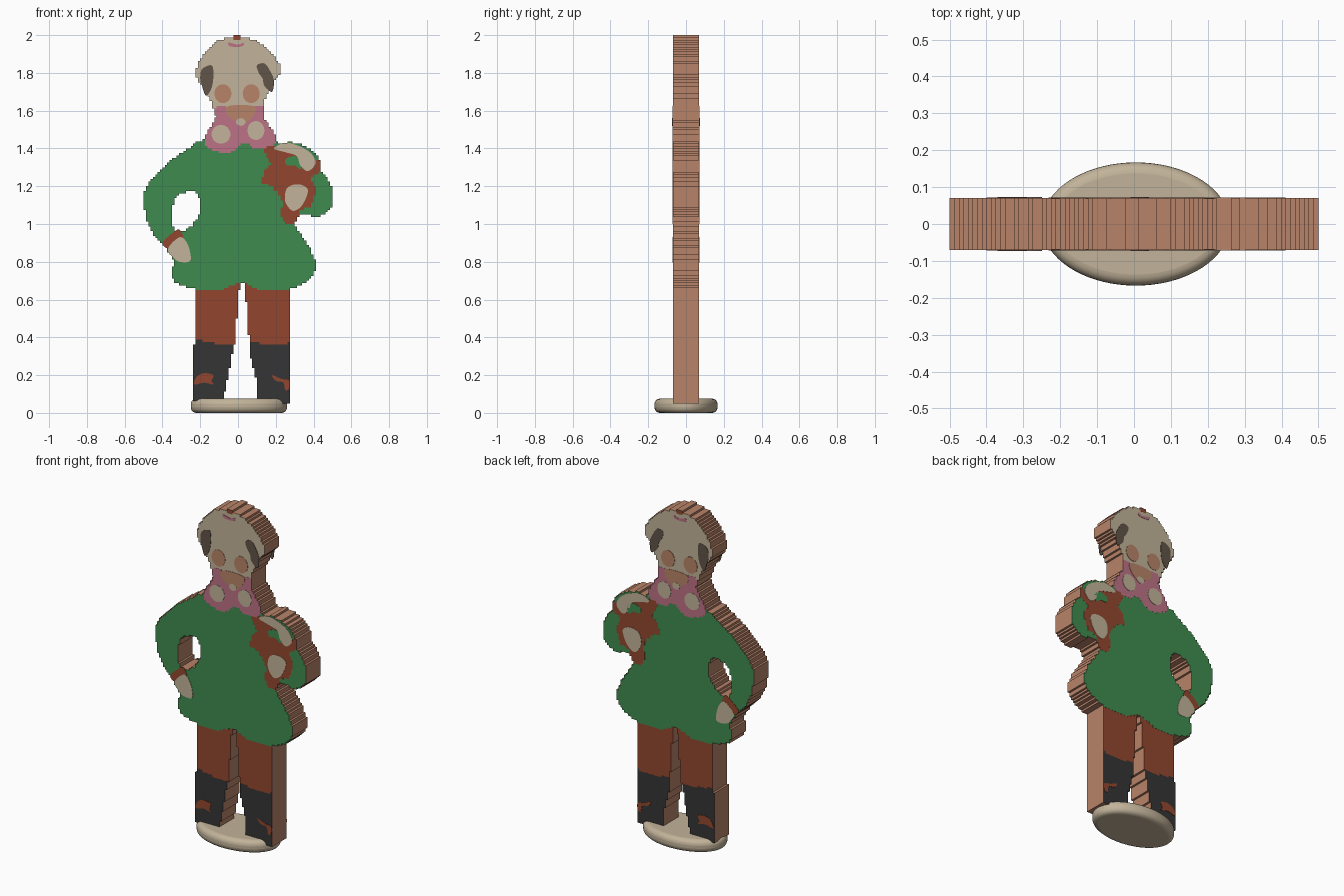
import bpy
import bmesh
import math
from mathutils import Matrix, Vector

if "Cube" in bpy.data.objects:
    bpy.data.objects.remove(bpy.data.objects["Cube"], do_unlink=True)

STEP = 0.0125   # size of the saw-cut steps along the board edge
HALF = 0.07     # half the board thickness


def material(name, red, green, blue):
    mat = bpy.data.materials.new(name)
    mat.use_nodes = True
    mat.diffuse_color = (red, green, blue, 1)
    mat.node_tree.nodes["Principled BSDF"].inputs["Base Color"].default_value = (red, green, blue, 1)
    return mat


cream = material("cream", .54, .45, .32)
green = material("coat green", .05, .26, .08)
russet = material("russet", .29, .062, .028)
charcoal = material("charcoal", .035, .035, .035)
pink = material("dusty pink", .51, .17, .24)
tan = material("tan", .48, .23, .14)
umber = material("umber", .12, .09, .065)


def sample(points, smooth, count=12):
    """Closed outline, given in hundredths, sampled along curved or straight spans."""
    pts = [Vector(p) / 100 for p in points]
    result = []
    for i in range(len(pts)):
        a, b, c, d = (pts[(i + k) % len(pts)] for k in (-1, 0, 1, 2))
        for s in range(count):
            t = s / count
            if smooth:
                result.append(b + (c - a) * t / 2 + (2 * a - 5 * b + 4 * c - d) * t * t / 2
                              + (3 * b - a - 3 * c + d) * t ** 3 / 2)
            else:
                result.append(b.lerp(c, t))
    return result


def staircase(path):
    """Turn an outline into small square steps."""
    cells = []
    for p in path:
        cell = (round(p.x / STEP), round(p.y / STEP))
        if cells and cell[0] != cells[-1][0] and cell[1] != cells[-1][1]:
            cells.append((cell[0], cells[-1][1]))
        if not cells or cell != cells[-1]:
            cells.append(cell)
    if cells[0][0] != cells[-1][0] and cells[0][1] != cells[-1][1]:
        cells.append((cells[0][0], cells[-1][1]))
    # Drop points that lie on a straight run or a backtrack
    changed = True
    while changed:
        changed = False
        for i in range(len(cells) - 1, -1, -1):
            a, b, c = cells[i - 1], cells[i], cells[(i + 1) % len(cells)]
            if (b[0] - a[0]) * (c[1] - b[1]) == (b[1] - a[1]) * (c[0] - b[0]):
                del cells[i]
                changed = True
                break
    return [Vector(c) * STEP for c in cells]


def extrude(name, outlines, depth, y, cap, side):
    """Extrude outlines along y; inner outlines become holes."""
    curve = bpy.data.curves.new(name, 'CURVE')
    curve.dimensions = '2D'
    curve.fill_mode = 'BOTH'
    curve.extrude = depth
    for outline in outlines:
        spline = curve.splines.new('POLY')
        spline.points.add(len(outline) - 1)
        for point, p in zip(spline.points, outline):
            point.co = (p.x, p.y, 0, 1)
        spline.use_cyclic_u = True
    helper = bpy.data.objects.new(name + " outline", curve)
    bpy.context.collection.objects.link(helper)
    graph = bpy.context.evaluated_depsgraph_get()
    mesh = bpy.data.meshes.new_from_object(helper.evaluated_get(graph))
    bpy.data.objects.remove(helper, do_unlink=True)
    bpy.data.curves.remove(curve)
    mesh.transform(Matrix.Translation((0, y, 0)) @ Matrix.Rotation(math.pi / 2, 4, 'X'))
    mesh.materials.clear()
    mesh.materials.append(cap)
    mesh.materials.append(side)
    bm = bmesh.new()
    bm.from_mesh(mesh)
    bmesh.ops.remove_doubles(bm, verts=bm.verts, dist=1e-5)
    bmesh.ops.recalc_face_normals(bm, faces=bm.faces)
    for face in bm.faces:
        face.smooth = False
        face.material_index = 0 if abs(face.normal.y) > .5 else 1
    bm.to_mesh(mesh)
    bm.free()
    mesh.name = name
    obj = bpy.data.objects.new(name, mesh)
    bpy.context.collection.objects.link(obj)
    return obj


def board(name, colour, layer, *outlines, smooth=True):
    """Stepped board through the full thickness, painted on both faces."""
    paths = [staircase(sample(o, smooth)) for o in outlines]
    return extrude(name, paths, HALF + layer * .0005, 0, colour, tan)


def paint(name, colour, outline, layer=0):
    """Thin painted patch on the front and on the back."""
    path = sample(outline, True, 6)
    for label, sign in (("front", -1), ("back", 1)):
        extrude(f"{name}_{label}", [path], .001, sign * (HALF + .0015 + layer * .0005), colour, colour)


def dot(x, z, rx, rz):
    return [(x + rx * math.cos(a * math.pi / 4), z + rz * math.sin(a * math.pi / 4)) for a in range(8)]


# Oval stand with a rounded rim
bm = bmesh.new()
bmesh.ops.create_cone(bm, cap_ends=True, segments=72, radius1=1, radius2=1, depth=1)
bmesh.ops.transform(bm, verts=bm.verts,
                    matrix=Matrix.Translation((.005, 0, .038)) @ Matrix.Diagonal((.255, .167, .076, 1)))
mesh = bpy.data.meshes.new("stand")
bm.to_mesh(mesh)
bm.free()
mesh.materials.append(cream)
stand = bpy.data.objects.new("stand", mesh)
bpy.context.collection.objects.link(stand)
bevel = stand.modifiers.new("rounded rim", 'BEVEL')
bevel.width = .03
bevel.segments = 5
bevel.limit_method = 'ANGLE'
bpy.context.view_layer.objects.active = stand
stand.select_set(True)
bpy.ops.object.shade_smooth_by_angle()

# Trousers and boots
board("right_trouser", russet, -2, [(-23, 70), (1, 70), (0, 55), (-2, 35), (-23, 35)], smooth=False)
board("left_trouser", russet, -2, [(3, 70), (27, 70), (27, 35), (6, 35), (5, 55)], smooth=False)
board("right_boot", charcoal, -1, [(-23, 39), (-15, 37), (-2, 36), (-4, 26), (-6, 14), (-8, 8),
                                   (-14, 5), (-24, 7), (-24, 20)], smooth=False)
board("left_boot", charcoal, -1, [(6, 38), (14, 36), (27, 37), (27, 18), (28, 11), (27, 5), (23, 5),
                                  (17, 7), (10, 8), (10, 17), (7, 28)], smooth=False)
paint("right_boot_trim", russet, [(-22, 19), (-18, 21), (-13, 20), (-14, 17), (-13, 15), (-18, 16), (-23, 15)])
paint("left_boot_trim", russet, [(18, 20), (23, 18), (27, 17), (27, 13), (25, 12), (24, 16), (20, 17)])

# Coat with the opening under the bent arm
coat = [(-17, 145), (-26, 140), (-36, 133), (-44, 125), (-49, 118), (-50, 111), (-48, 101), (-44, 93),
        (-40, 89), (-34, 80), (-35, 76), (-34, 70), (-28, 67), (-19, 65), (-10, 65), (1, 69), (12, 65),
        (25, 65), (33, 68), (39, 72), (41, 77), (40, 83), (36, 91), (31, 98), (31, 102), (34, 105),
        (41, 104), (47, 106), (50, 111), (50, 118), (47, 125), (42, 130), (43, 134), (38, 140),
        (30, 143), (22, 143), (17, 145), (0, 148)]
opening = [(-33, 114), (-27, 117), (-22, 116), (-20, 109), (-22, 102), (-26, 98), (-31, 96), (-34, 98), (-35, 106)]
board("coat", green, 0, coat, opening)

# Cuff and hand on the hip
paint("right_cuff", russet, [(-40, 90), (-35, 95), (-31, 97), (-29, 92), (-33, 89), (-37, 87)])
paint("right_hand", cream, [(-37, 87), (-31, 93), (-27, 90), (-25, 83), (-26, 80), (-31, 80), (-34, 82)], 1)

# Bouquet held in the other arm
board("bouquet", russet, 1, [(14, 140), (20, 141), (27, 139), (33, 138), (38, 132), (43, 134), (44, 128),
                             (39, 124), (41, 118), (39, 110), (33, 107), (31, 101), (27, 100), (23, 104),
                             (23, 113), (18, 120), (13, 122), (14, 128), (17, 132)])
paint("pale_bloom", cream, [(19, 140), (25, 143), (33, 141), (39, 137), (41, 132), (37, 128), (33, 131),
                            (31, 136), (25, 138)])
paint("bouquet_leaf", green, [(25, 134), (30, 136), (34, 133), (33, 129), (30, 131), (26, 131)])
paint("left_hand", cream, [(26, 119), (32, 121), (37, 118), (34, 110), (29, 107), (25, 112)])

# Head, hair and cheeks
board("head", cream, -1, [(-11, 197), (0, 199), (9, 197), (17, 191), (22, 184), (22, 179), (18, 175), (15, 167),
                          (11, 160), (0, 157), (-12, 160), (-15, 167), (-18, 172), (-22, 178), (-22, 183),
                          (-18, 190)])
board("hair_tip", russet, 0, [(-3, 200), (2, 200), (1, 197), (-2, 197)], smooth=False)
paint("hair_bow", pink, [(-5, 196), (0, 195), (3, 196), (2, 194), (-4, 194)])
paint("right_hair_lock", umber, [(-19, 182), (-14, 184), (-13, 179), (-14, 172), (-17, 168), (-19, 173), (-20, 177)])
paint("left_hair_lock", umber, [(10, 184), (14, 185), (17, 181), (19, 176), (18, 170), (14, 173), (13, 177), (11, 180)])
paint("right_cheek", tan, dot(-8, 169, 4.5, 5))
paint("left_cheek", tan, dot(7, 169, 4.5, 5))

# Scarf and throat
board("scarf", pink, 1, [(-11, 162), (0, 161), (13, 162), (14, 156), (17, 151), (20, 145), (18, 141), (10, 140),
                         (4, 143), (1, 141), (-4, 138), (-10, 138), (-16, 141), (-18, 146), (-15, 151), (-12, 156)])
paint("throat", tan, [(-6, 162), (1, 163), (9, 162), (8, 157), (3, 153), (-2, 155), (-6, 158)])
paint("throat_mark", cream, dot(1.5, 154, 2.5, 2), 1)
paint("right_scarf_spot", cream, dot(-9, 147.5, 5, 5))
paint("left_scarf_spot", cream, dot(9.5, 149.5, 4.5, 5))
